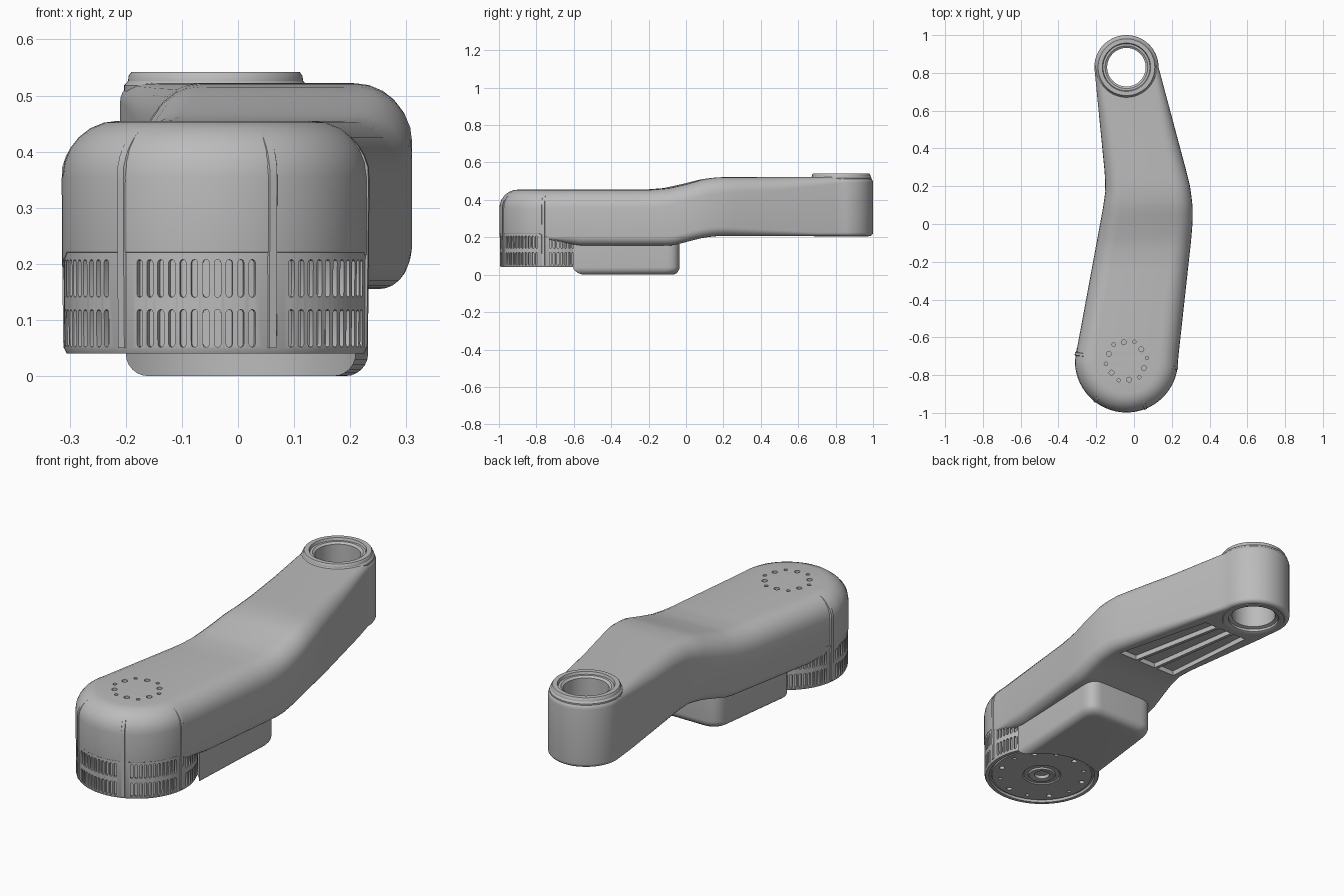
import bpy, bmesh
from math import sin, cos, pi, radians, atan2, sqrt
from mathutils import Vector, Matrix

cube = bpy.data.objects.get("Cube")
if cube:
    bpy.data.objects.remove(cube, do_unlink=True)

grey = bpy.data.materials.new("light_grey")
grey.use_nodes = True
grey.diffuse_color = (0.5, 0.5, 0.5, 1)
grey.node_tree.nodes["Principled BSDF"].inputs["Base Color"].default_value = (0.5, 0.5, 0.5, 1)
MOTOR = Vector((-0.04, -0.725, 0))  # big joint axis
JOINT = Vector((-0.04, 0.83, 0))    # small joint axis
R_MOTOR, R_JOINT, ARC, STEPS = 0.273, 0.17, 14, 7

def lerp_keys(keys, t):
    if t <= keys[0][0]:
        return keys[0][1]
    for (a, va), (b, vb) in zip(keys, keys[1:]):
        if t <= b:
            return va + (vb - va) * (t - a) / (b - a)
    return keys[-1][1]

def finish(name, bm):
    bmesh.ops.recalc_face_normals(bm, faces=bm.faces)
    me = bpy.data.meshes.new(name)
    bm.to_mesh(me)
    bm.free()
    me.materials.append(grey)
    ob = bpy.data.objects.new(name, me)
    bpy.context.collection.objects.link(ob)
    return ob

def activate(ob):
    bpy.ops.object.select_all(action='DESELECT')
    ob.select_set(True)
    bpy.context.view_layer.objects.active = ob

def smooth(ob, angle=32):
    activate(ob)
    bpy.ops.object.shade_smooth_by_angle(angle=radians(angle))

def cut(ob, bm):
    cutter = finish("cutter", bm)
    cutter.hide_render = True
    activate(ob)
    mod = ob.modifiers.new("cut", 'BOOLEAN')
    mod.operation, mod.solver, mod.object = 'DIFFERENCE', 'EXACT', cutter
    bpy.ops.object.modifier_apply(modifier=mod.name)
    bpy.data.objects.remove(cutter, do_unlink=True)

def bridge(bm, a, b):
    for i in range(len(a)):
        j = (i + 1) % len(a)
        bm.faces.new((a[i], a[j], b[j], b[i]))

def prism(bm, pts, d):
    lo = [bm.verts.new(p) for p in pts]
    hi = [bm.verts.new(Vector(p) + Vector(d)) for p in pts]
    bm.faces.new(lo)
    bm.faces.new(hi)
    bridge(bm, lo, hi)

def disc(bm, centre, r, z0, z1, sides=16):
    angles = [2 * pi * i / sides for i in range(sides)]
    prism(bm, [(centre[0] + r * cos(a), centre[1] + r * sin(a), z0) for a in angles], (0, 0, z1 - z0))

def lathe(name, centre, profile, closed=False, sides=72):
    bm = bmesh.new()
    vs = [bm.verts.new((r, 0, z)) for r, z in profile]
    edges = [bm.edges.new(p) for p in zip(vs, vs[1:])]
    if closed:
        edges.append(bm.edges.new((vs[-1], vs[0])))
    bmesh.ops.spin(bm, geom=vs + edges, cent=(0, 0, 0), axis=(0, 0, 1), angle=2 * pi, steps=sides)
    bmesh.ops.remove_doubles(bm, verts=bm.verts, dist=1e-5)
    bmesh.ops.translate(bm, verts=bm.verts, vec=centre)
    return finish(name, bm)

# Cover box beneath the arm: concave front around the drum, rounded rear corners
def cover_outline(off):
    clear = .278
    xl, xr = -.2 + off, .21 - off
    fl, fr = [Vector((x, MOTOR.y + sqrt(clear ** 2 - (x - MOTOR.x) ** 2))) for x in (xl, xr)]
    rr, rl = Vector((.235 - off, -.035 - off)), Vector((-.145 + off, -.035 - off))
    pts = []
    for before, corner, after in ((fr, rr, rl), (rr, rl, fl)):
        a = corner + (before - corner).normalized() * .07
        b = corner + (after - corner).normalized() * .07
        pts += [a.lerp(corner, k / 8).lerp(corner.lerp(b, k / 8), k / 8) for k in range(9)]
    a0, a1 = [atan2(p.y - MOTOR.y, p.x - MOTOR.x) for p in (fl, fr)]
    for k in range(25):
        a = a0 + (a1 - a0) * k / 24
        pts.append(MOTOR.xy + Vector((cos(a), sin(a))) * clear)
    return pts

bm = bmesh.new()
levels = [(.04 * (1 - sin(pi / 12 * k)), .04 * (1 - cos(pi / 12 * k))) for k in range(7)] + [(0, .185)]
rings = [[bm.verts.new((p.x, p.y, z)) for p in cover_outline(off)] for off, z in levels]
for a, b in zip(rings, rings[1:]):
    bridge(bm, a, b)
bm.faces.new(rings[0])
bm.faces.new(rings[-1])
smooth(finish("underside_cover", bm))

# Arm housing: bent outline with rounded top and bottom edges
left = [(-.72, -.313), (.08, -.165), (.17, -.152), (.26, -.154), (.83, -.21)]
right = [(-.72, .233), (-.1, .301), (0, .31), (.1, .31), (.2, .297), (.28, .277), (.83, .13)]
top = [(-.2, .455), (-.1, .463), (0, .485), (.1, .511), (.16, .519), (.22, .522)]
bottom = [(-.77, .22), (-.74, .19), (-.58, .155), (-.08, .155), (.08, .195), (.16, .206)]
top_round = [(-.2, .1), (.2, .085), (.5, .07), (.85, .03)]
low_round = [(-.76, .003), (-.6, .05), (.2, .05), (.7, .02)]

def side_points(keys, s):
    quarter = [pi / 2 * k / ARC for k in range(ARC + 1)]
    mid_y = [MOTOR.y + (JOINT.y - MOTOR.y) * k / 40 for k in range(1, 40)]
    pts = [(MOTOR.x + s * R_MOTOR * sin(a), MOTOR.y - R_MOTOR * cos(a)) for a in quarter]
    pts += [(lerp_keys(keys, y), y) for y in mid_y]
    pts += [(JOINT.x + s * R_JOINT * cos(a), JOINT.y + R_JOINT * sin(a)) for a in quarter]
    return [Vector(p) for p in pts]

rs, ls = side_points(right, 1), side_points(left, -1)
n = len(rs) - 1
outline = rs + ls[n - 1:0:-1]
N = len(outline)
bm = bmesh.new()
rings = []
for level in range(2 * STEPS):
    a = pi / 2 * (level % STEPS) / (STEPS - 1)
    ring = []
    for i, p in enumerate(outline):
        t = (outline[(i + 1) % N] - outline[i - 1]).normalized()
        if level < STEPS:
            r = lerp_keys(low_round, p.y)
            off, z = r * (1 - sin(a)), lerp_keys(bottom, p.y) + r * (1 - cos(a))
        else:
            r = lerp_keys(top_round, p.y)
            off, z = r * (1 - cos(a)), lerp_keys(top, p.y) - r * (1 - sin(a))
        ring.append(bm.verts.new((p.x - t.y * off, p.y + t.x * off, z)))
    rings.append(ring)
for a, b in zip(rings, rings[1:]):
    bridge(bm, a, b)
for ring in (rings[0], rings[-1]):
    for i in range(n):
        quad = [ring[i], ring[i + 1], ring[(N - i - 1) % N], ring[(N - i) % N]]
        bm.faces.new(list(dict.fromkeys(quad)))
housing = finish("arm_housing", bm)

# Joint bore, ring of small top holes, underside channels
bm = bmesh.new()
disc(bm, JOINT, 0.13, 0.1, 0.7, 48)
for k in range(12):
    a, r = radians(30 * k + 8), 0.11 - 0.01 * (k % 2)
    disc(bm, (MOTOR.x + r * cos(a), MOTOR.y + r * sin(a)), 0.009 + 0.004 * (k % 2), 0.435, 0.5)
for k in range(3):
    pts = []
    for y, fs in ((.18, (k, k + 1)), (.66, (k + 1, k))):
        x0, x1 = lerp_keys(left, y) + .055, lerp_keys(right, y) - .055
        pts += [(x0 + (x1 - x0) * f / 3 + (.008 if f == k else -.008), y, .15) for f in fs]
    prism(bm, pts, (0, 0, 0.08))
cut(housing, bm)
smooth(housing)

# Collar and sleeve lining the small joint
smooth(lathe("joint_collar", JOINT, [
    (.163, .50), (.163, .518), (.156, .526), (.155, .535), (.15, .542), (.128, .542), (.124, .53),
    (.113, .53), (.102, .522), (.102, .225), (.118, .22), (.118, .208), (.128, .203), (.145, .203),
    (.15, .212), (.15, .225), (.132, .24), (.132, .50)], closed=True))

# Raised seams dividing the motor shell into panels
path = [(.268, .05), (.27, .2), (.271, .35)]
path += [(.172 + .1 * cos(pi / 16 * k), .352 + .1 * sin(pi / 16 * k)) for k in range(1, 8)]
for i, deg in enumerate((172, 232, 292, 352)):
    bm = bmesh.new()
    turn = Matrix.Rotation(radians(deg), 3, 'Z')
    rows = []
    for k, (r, z) in enumerate(path):
        a = pi / 16 * max(0, k - 2)
        h = 0.005 * (1 - max(0, k - 3) / 7)
        section = [(-.014, -.01), (-.007, h), (.007, h), (.014, -.01)]
        rows.append([bm.verts.new(turn @ Vector((r + d * cos(a), s, z + d * sin(a))) + MOTOR)
                     for s, d in section])
    for a, b in zip(rows, rows[1:]):
        bridge(bm, a, b)
    bm.faces.new(rows[0])
    bm.faces.new(rows[-1])
    smooth(finish("shell_seam_%d" % (i + 1), bm), 50)

# Vented motor drum with stepped base plate
drum = lathe("motor_drum", MOTOR, [
    (0, .062), (.035, .062), (.035, .046), (.05, .042), (.06, .042), (.065, .05), (.085, .05),
    (.09, .045), (.235, .045), (.238, .052), (.246, .052), (.249, .04), (.265, .04), (.27, .05),
    (.271, .225), (0, .225)], sides=120)
bm = bmesh.new()
caps = [(pi * (q % 5) / 4 + pi * (q // 5), .028 - .056 * (q // 5)) for q in range(10)]
for angle in [panel + 4.4 * k for panel in (22, 142, 202, 262, 322) for k in range(-5, 6)]:
    turn = Matrix.Rotation(radians(angle), 3, 'Z')
    for z in (.085, .174):
        slot = [turn @ Vector((.26, .0058 * cos(b), z + dz + .0058 * sin(b))) + MOTOR for b, dz in caps]
        prism(bm, slot, turn @ Vector((.04, 0, 0)))
for k in range(12):
    a = radians(30 * k + 10)
    disc(bm, (MOTOR.x + .2 * cos(a), MOTOR.y + .2 * sin(a)), .009 + .004 * (k % 2), 0, .06, 12)
cut(drum, bm)
smooth(drum)
